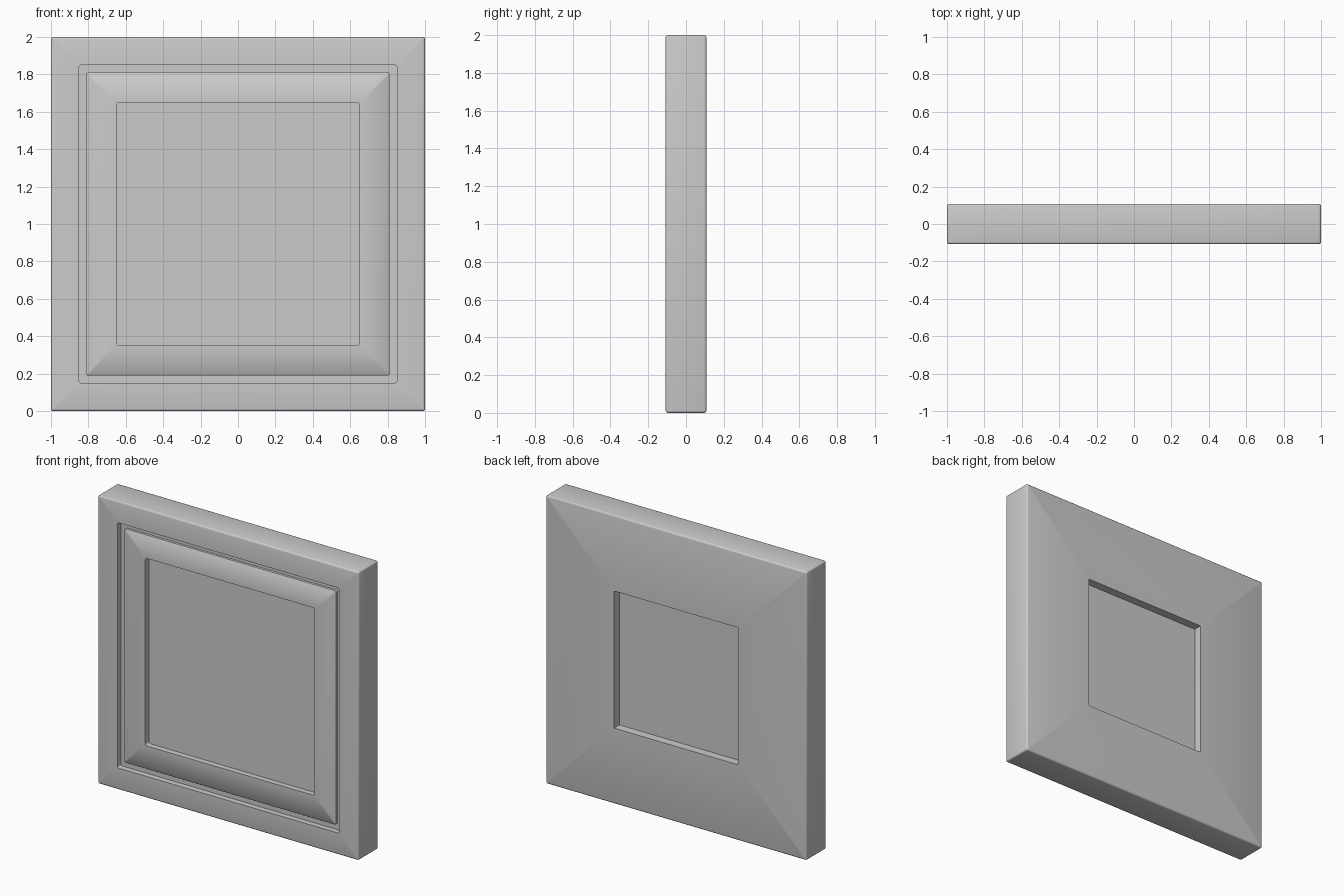
import bpy, bmesh, math

if "Cube" in bpy.data.objects:
    bpy.data.objects.remove(bpy.data.objects["Cube"])

HALF_T = 0.108   # half thickness of the panel
B = 0.012        # soft outer edge radius


def square_loop(bm, half, y, r, seg=3):
    """Rounded square ring of vertices in the XZ plane, centred on z = 1."""
    verts = []
    for k, (sx, sz) in enumerate(((1, 1), (-1, 1), (-1, -1), (1, -1))):
        for i in range(seg + 1):
            a = math.radians(90 * k + 90 * i / seg)
            x = sx * (half - r) + r * math.cos(a)
            z = sz * (half - r) + r * math.sin(a)
            verts.append(bm.verts.new((x, y, 1 + z)))
    return verts


def edge_arc(front):
    """Rounded outer edge as (half size, y, corner radius) steps."""
    pts = []
    for i in range(4):
        a = math.radians(30 * i)
        out = B * (1 - math.sin(a))
        y = HALF_T - B + B * math.cos(a)
        pts.append((1 - out, -y if front else y, max(B - out, 0.002)))
    return pts if front else pts[::-1]


# Cross-section from the middle of the front, around the rim, to the back
f = -HALF_T
profile = [
    (0.65, f + 0.060, 0.015),   # front recess floor
    (0.65, f + 0.020, 0.015),   # inner panel face
    (0.807, f + 0.020, 0.010),
    (0.81, f + 0.023, 0.010),   # groove
    (0.81, f + 0.040, 0.010),
    (0.85, f + 0.040, 0.012),
    (0.85, f, 0.012),           # frame face
]
profile += edge_arc(True) + edge_arc(False)
profile += [
    (0.475, HALF_T, 0.003),          # back recess
    (0.475, HALF_T - 0.058, 0.003),
]

bm = bmesh.new()
loops = [square_loop(bm, *p) for p in profile]
for a, b in zip(loops, loops[1:]):
    n = len(a)
    for i in range(n):
        j = (i + 1) % n
        bm.faces.new((a[i], a[j], b[j], b[i]))
bm.faces.new(loops[0])
bm.faces.new(loops[-1])
bmesh.ops.recalc_face_normals(bm, faces=bm.faces)

mesh = bpy.data.meshes.new("wall_panel")
bm.to_mesh(mesh)
bm.free()
panel = bpy.data.objects.new("wall_panel", mesh)
bpy.context.collection.objects.link(panel)
bpy.context.view_layer.objects.active = panel
panel.select_set(True)
bpy.ops.object.shade_smooth_by_angle(angle=math.radians(40))
